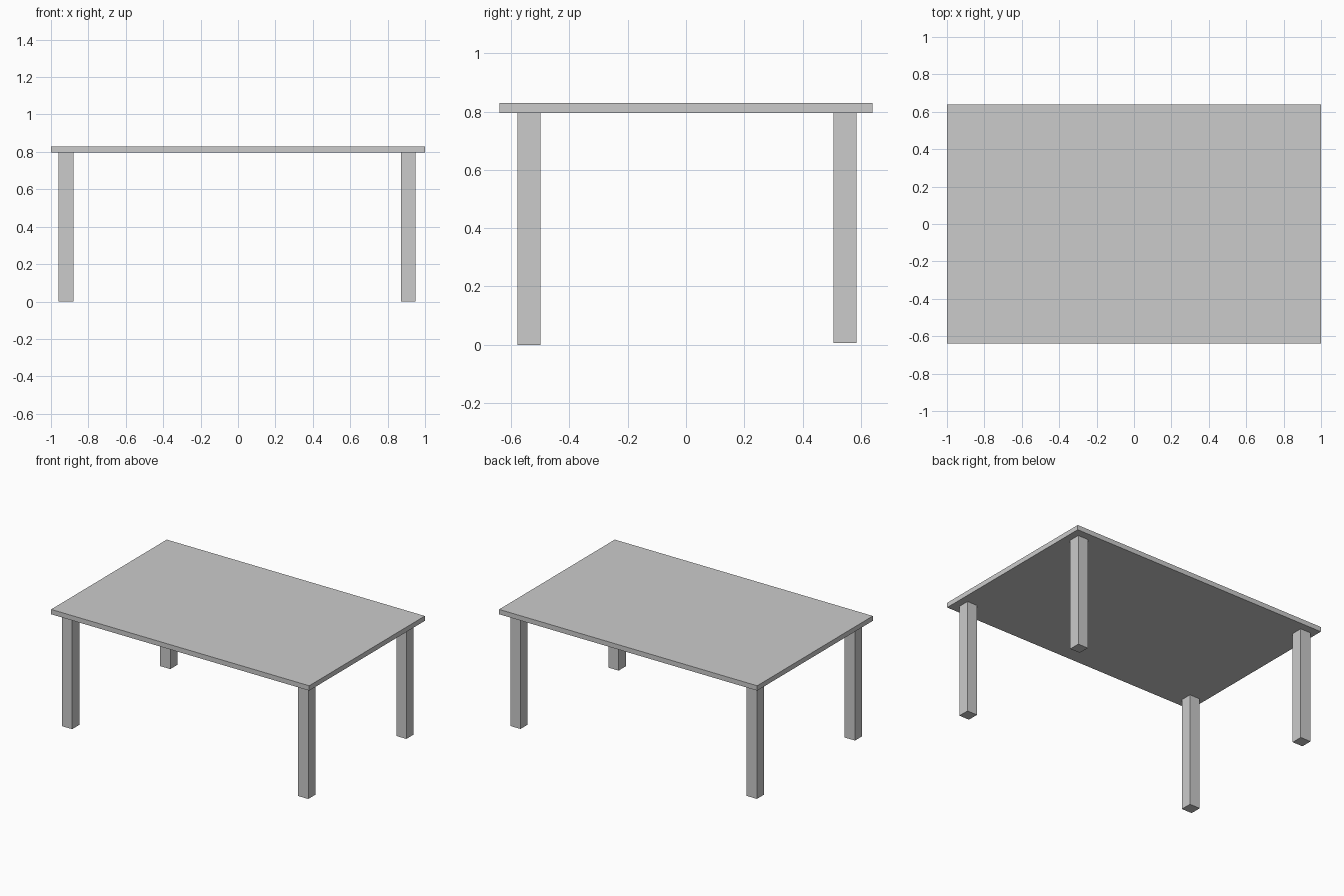
import bpy

if "Cube" in bpy.data.objects:
    bpy.data.objects.remove(bpy.data.objects["Cube"])


def box(name, lo, hi):
    """Axis-aligned box between two corners."""
    bpy.ops.mesh.primitive_cube_add(size=1, location=[(a + b) / 2 for a, b in zip(lo, hi)])
    ob = bpy.context.object
    ob.name = name
    ob.scale = [b - a for a, b in zip(lo, hi)]
    bpy.ops.object.transform_apply(location=False, rotation=False, scale=True)
    return ob


TOP, UNDER = 0.83, 0.796

# Thin rectangular table top
box("table_top", (-1, -0.64, UNDER), (1, 0.64, TOP))

# Four square legs, the back pair a touch shorter
columns = {"left": (-0.96, -0.88), "right": (0.872, 0.95)}
rows = {"front": (-0.579, -0.50, 0.0), "back": (0.507, 0.586, 0.006)}
for row, (y0, y1, foot) in rows.items():
    for side, (x0, x1) in columns.items():
        box(f"{row}_{side}_leg", (x0, y0, foot), (x1, y1, UNDER))
